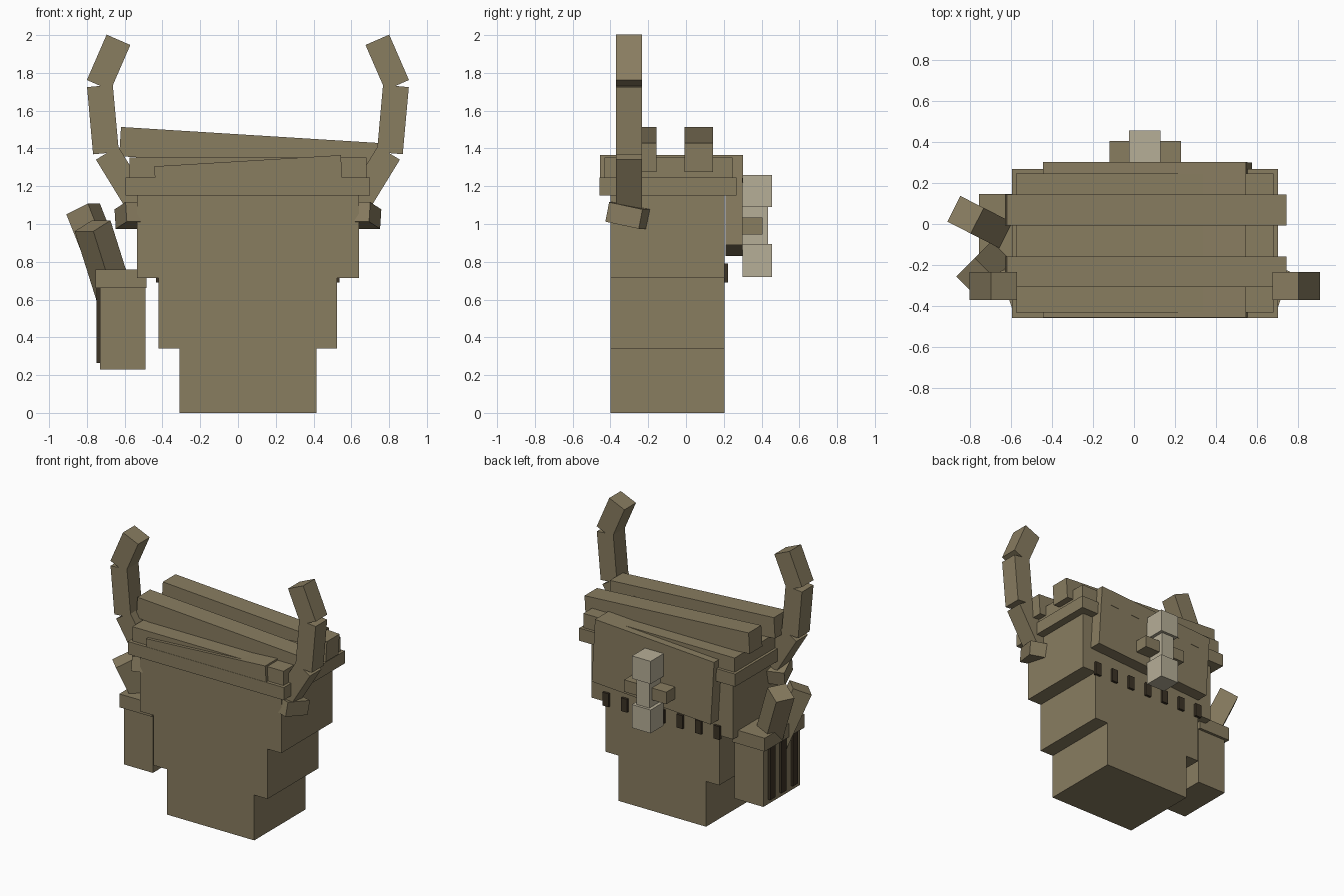
import bpy, math
from mathutils import Euler, Matrix, Vector

cube = bpy.data.objects.get("Cube")
if cube:
    bpy.data.objects.remove(cube, do_unlink=True)


def material(name, rgb):
    m = bpy.data.materials.new(name)
    m.use_nodes = True
    col = (*rgb, 1.0)
    m.diffuse_color = col
    m.node_tree.nodes["Principled BSDF"].inputs["Base Color"].default_value = col
    return m


BROWN = material("tan leather", (0.25, 0.205, 0.118))
PALE = material("pale bone", (0.47, 0.425, 0.31))
DARK = material("dark stitching", (0.045, 0.033, 0.019))
MID = 0.0525          # x of the pack's own mirror plane


def box(name, centre, size, mat=BROWN, rot=Matrix.Identity(3)):
    """Flat-shaded box with its rotation baked into the mesh."""
    signs = [(x, y, z) for x in (-1, 1) for y in (-1, 1) for z in (-1, 1)]
    verts = [rot @ Vector([s * d / 2 for s, d in zip(p, size)]) for p in signs]
    faces = [(0, 1, 3, 2), (4, 6, 7, 5), (0, 4, 5, 1),
             (2, 3, 7, 6), (0, 2, 6, 4), (1, 5, 7, 3)]
    me = bpy.data.meshes.new(name)
    me.from_pydata(verts, [], faces)
    me.materials.append(mat)
    ob = bpy.data.objects.new(name, me)
    ob.location = centre
    bpy.context.collection.objects.link(ob)
    return ob


def span(name, x, y, z, mat=BROWN):
    """Upright box given by its extents."""
    return box(name, [(a + b) / 2 for a, b in (x, y, z)],
               [b - a for a, b in (x, y, z)], mat)


def turn(x=0, y=0, z=0):
    return Euler((x, y, z)).to_matrix()


# Stepped pack body, rim and upper layer
BY = (-0.40, 0.205)
span("body_bottom", (-0.31, 0.415), BY, (0, 0.34))
span("body_middle", (-0.42, 0.525), BY, (0.34, 0.715))
span("body_top", (-0.535, 0.64), BY, (0.715, 1.16))
span("rim", (-0.595, 0.70), (-0.457, 0.267), (1.15, 1.245))
span("upper_layer", (-0.575, 0.68), (-0.432, 0.245), (1.24, 1.352))

# Two slanted rolls across the top
for name, y in (("front_roll", -0.2325), ("back_roll", 0.068)):
    box(name, (0.057, y, 1.394), (1.365, 0.15, 0.155), rot=turn(y=0.062))

# Crooked cover with a flap hanging down the back
box("cover", (0.054, -0.077, 1.275), (0.99, 0.756, 0.12), rot=turn(y=-0.06))
box("flap", (0.065, 0.255, 1.0975), (0.99, 0.09, 0.475), rot=turn(y=-0.06))

# Toggle clasp on the flap
span("clasp_top", (-0.025, 0.13), (0.30, 0.455), (1.09, 1.26), PALE)
span("clasp_middle", (0.0, 0.105), (0.30, 0.435), (0.89, 1.10), PALE)
span("clasp_bottom", (-0.025, 0.13), (0.30, 0.455), (0.72, 0.895), PALE)
span("clasp_peg", (-0.12, 0.23), (0.30, 0.405), (0.945, 1.035))

# Row of stitches along the back
for i in range(7):
    x = -0.408 + i * 0.1535
    span(f"stitch_{i + 1}", (x - 0.025, x + 0.025), (0.20, 0.223), (0.69, 0.79), DARK)

# Side pouch with lid and dark straps
span("pouch", (-0.73, -0.49), (-0.31, 0.125), (0.23, 0.67))
span("pouch_lid", (-0.755, -0.485), (-0.33, 0.145), (0.66, 0.76))
for i, y in enumerate((0.04, -0.095, -0.23)):
    span(f"pouch_strap_{i + 1}", (-0.749, -0.72), (y - 0.03, y + 0.03), (0.265, 0.662), DARK)


# Sticks leaning out of the pouch
def stick(name, top, lean, yaw, length=0.44):
    rot = Matrix.Rotation(yaw, 3, 'Z') @ Matrix.Rotation(lean, 3, 'Y')
    axis = rot @ Vector((0, 0, 1))
    box(name, Vector(top) - axis * length / 2, (0.14, 0.14, length), rot=rot)


stick("back_stick", (-0.82, 0.045, 1.08), math.radians(24), math.radians(153))
stick("front_stick", (-0.77, -0.26, 0.99), math.radians(24), math.radians(225))

# Bent horns on both sides: centre x, centre z, length, tilt
SEGMENTS = (("lower", 0.715, 1.24, 0.32, 0.55),
            ("middle", 0.82, 1.553, 0.357, 0.09),
            ("upper", 0.79, 1.855, 0.262, -0.41))
for side, s in (("left", 1), ("right", -1)):
    for part, x, z, length, tilt in SEGMENTS:
        box(f"{side}_horn_{part}", (MID + s * (x - MID), -0.302, z),
            (0.137, 0.137, length), rot=turn(y=s * tilt))
    rot = Matrix.Rotation(s * -0.32, 3, 'Z') @ Matrix.Rotation(-0.2, 3, 'X')
    box(f"{side}_horn_socket", (MID + s * (0.655 - MID), -0.305, 1.045),
        (0.15, 0.19, 0.105), rot=rot)
